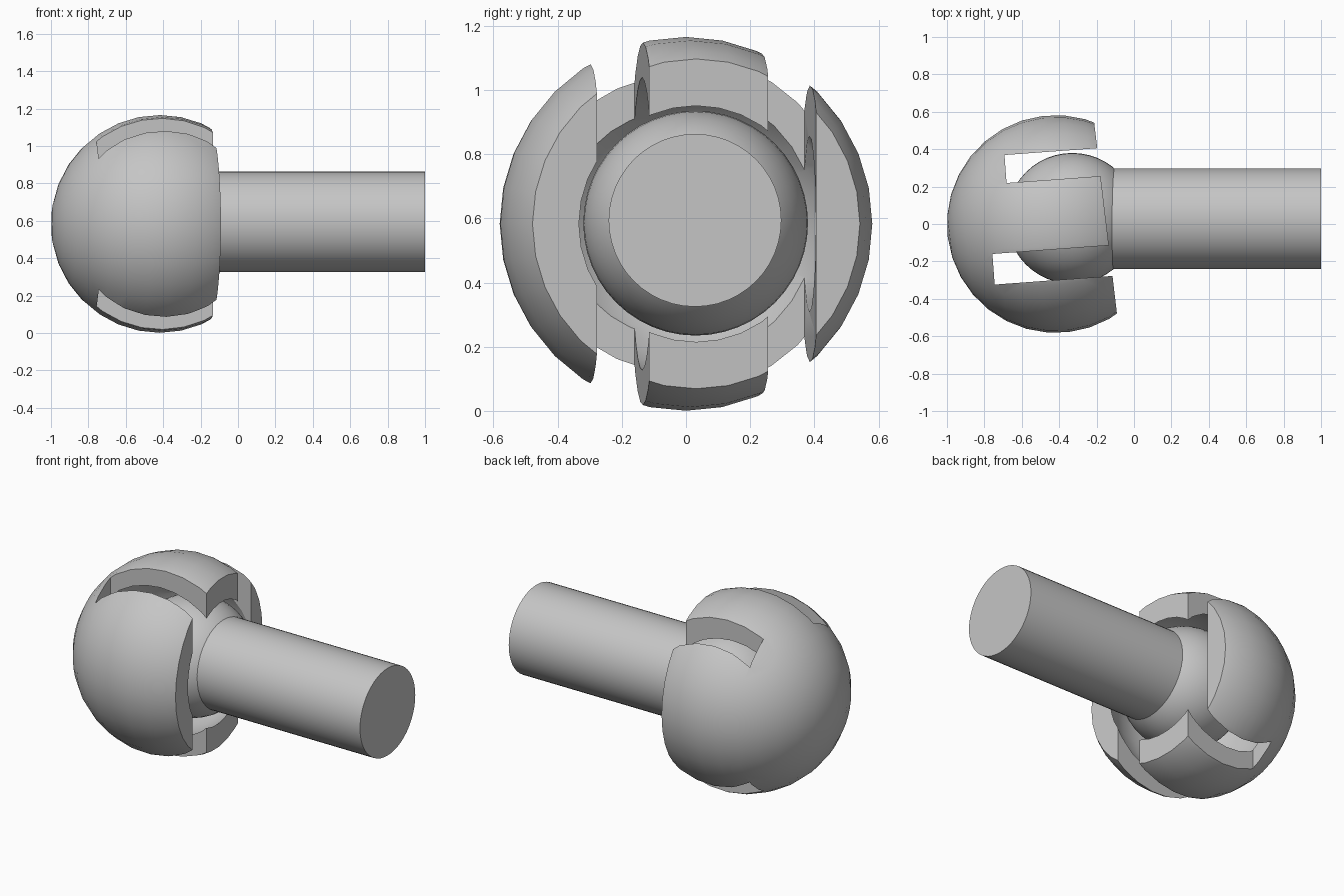
import bpy
from math import radians, cos, sin, pi
from mathutils import Vector

cube = bpy.data.objects.get("Cube")
if cube:
    bpy.data.objects.remove(cube, do_unlink=True)

GREY = (0.56, 0.56, 0.56, 1)
mat = bpy.data.materials.new("plain grey")
mat.use_nodes = True
mat.diffuse_color = GREY
mat.node_tree.nodes["Principled BSDF"].inputs["Base Color"].default_value = GREY

MID = 0.583              # height of the joint's centre
TILT = radians(6.8)      # the socket mouth turns slightly to the back
SLOT_TURN = radians(4.2)


def finish(name):
    ob = bpy.context.object
    ob.name = name
    ob.data.name = name
    ob.data.materials.append(mat)
    return ob


def ball(name, centre, radius, segments, turn=0):
    # sphere whose poles lie along the joint axis
    bpy.ops.mesh.primitive_uv_sphere_add(
        segments=segments, ring_count=segments // 2, radius=radius,
        location=centre, rotation=(0, pi / 2, turn))
    return finish(name)


def box_from(name, start, turn, length, width):
    # tall box that begins at start and runs along the turned x direction
    centre = Vector(start) + Vector((cos(turn), sin(turn), 0)) * length / 2
    bpy.ops.mesh.primitive_cube_add(size=1, location=centre, rotation=(0, 0, turn))
    ob = finish(name)
    ob.scale = (length, width, 2)
    return ob


def smooth(ob):
    bpy.ops.object.select_all(action="DESELECT")
    ob.select_set(True)
    bpy.context.view_layer.objects.active = ob
    bpy.ops.object.shade_smooth_by_angle(angle=radians(30))


# Hollow socket: shell, open mouth, and two slots cut right through
socket = ball("socket", (-0.418, 0, MID), 0.582, 32, TILT)
cutters = [
    ball("cavity_cutter", (-0.45, -0.004, MID), 0.477, 32, TILT),
    box_from("mouth_cutter", (-0.152, 0.032, MID), TILT, 1, 2),
    box_from("back_slot_cutter", (-0.687, 0.294, MID), SLOT_TURN, 1.2, 0.15),
    box_from("front_slot_cutter", (-0.751, -0.242, MID), SLOT_TURN, 1.2, 0.164),
]
bpy.context.view_layer.objects.active = socket
for cutter in cutters:
    cutter.hide_render = True
    mod = socket.modifiers.new(cutter.name, "BOOLEAN")
    mod.operation = "DIFFERENCE"
    mod.solver = "EXACT"
    mod.object = cutter
    bpy.ops.object.modifier_apply(modifier=mod.name)
for cutter in cutters:
    bpy.data.objects.remove(cutter, do_unlink=True)
smooth(socket)

# Ball held in the socket
smooth(ball("joint_ball", (-0.33, 0.03, MID + 0.002), 0.35, 48))

# Straight shaft from the ball
bpy.ops.mesh.primitive_cylinder_add(
    vertices=48, radius=0.269, depth=1.25,
    location=(0.375, 0.028, 0.594), rotation=(0, pi / 2, 0))
smooth(finish("shaft"))
